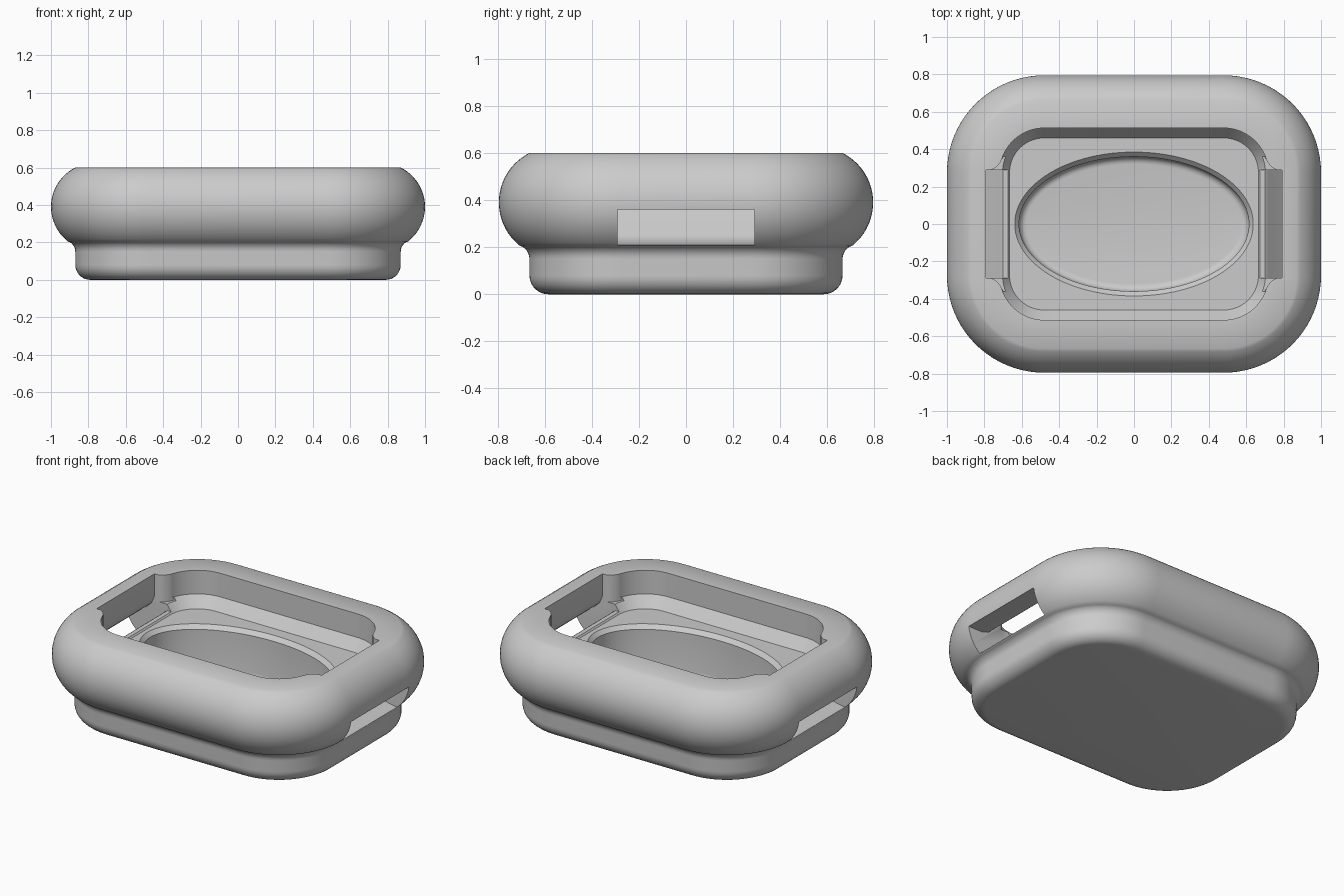
import bpy, bmesh
from math import sin, cos, pi, radians, atan2

cube = bpy.data.objects.get("Cube")
if cube:
    bpy.data.objects.remove(cube)

grey = bpy.data.materials.new("plain grey")
grey.use_nodes = True
colour = (0.6, 0.6, 0.6, 1)
grey.diffuse_color = colour
grey.node_tree.nodes["Principled BSDF"].inputs["Base Color"].default_value = colour

CORE_X, CORE_Y, STEPS = 0.48, 0.275, 20


def rounded_ring(r, z):
    """Rounded rectangle lying r outside the core rectangle."""
    ring = []
    for q, (sx, sy) in enumerate(((1, 1), (-1, 1), (-1, -1), (1, -1))):
        for i in range(STEPS + 1):
            a = (q + i / STEPS) * pi / 2
            ring.append((sx * CORE_X + r * cos(a), sy * CORE_Y + r * sin(a), z))
    return ring


def ellipse_ring(rx, ry, z):
    """Ellipse whose points match those of a rounded ring."""
    angles = [atan2(y / ry, x / rx) for x, y, _ in rounded_ring(0.185, 0)]
    # spread points along the straight sides evenly
    n = len(angles)
    smooth = [2 * pi * (i + 0.5) / n for i in range(n)]
    return [(rx * cos(a), ry * sin(a), z) for a in smooth]


def arc(cx, cz, r, start, end, n):
    return [(cx + r * cos(radians(start + (end - start) * i / n)),
             cz + r * sin(radians(start + (end - start) * i / n))) for i in range(n + 1)]


def mesh_object(name, bm):
    bmesh.ops.recalc_face_normals(bm, faces=bm.faces)
    mesh = bpy.data.meshes.new(name)
    bm.to_mesh(mesh)
    bm.free()
    mesh.materials.append(grey)
    obj = bpy.data.objects.new(name, mesh)
    bpy.context.collection.objects.link(obj)
    return obj


def loft(name, rings):
    bm = bmesh.new()
    loops = [[bm.verts.new(p) for p in ring] for ring in rings]
    for a, b in zip(loops, loops[1:]):
        for i in range(len(a)):
            j = (i + 1) % len(a)
            bm.faces.new((a[i], a[j], b[j], b[i]))
    bm.faces.new(loops[0])
    bm.faces.new(loops[-1])
    return mesh_object(name, bm)


def prism(name, points, offset):
    bm = bmesh.new()
    face = bm.faces.new([bm.verts.new(p) for p in points])
    new = bmesh.ops.extrude_face_region(bm, geom=[face])["geom"]
    bmesh.ops.translate(bm, vec=offset, verts=[v for v in new if isinstance(v, bmesh.types.BMVert)])
    return mesh_object(name, bm)


# Outer wall: rounded foot, concave neck and bulging rim
profile = arc(0.31, 0.08, 0.08, -90, 0, 8)
profile += arc(0.45, 0.15, 0.06, 180, 120, 5)
profile += arc(0.285, 0.39, 0.235, -52, 63.3, 24)
# Opening, sloping shelf and floor
profile += [(0.238, 0.6), (0.238, 0.45), (0.185, 0.38)]
rings = [rounded_ring(r, z) for r, z in profile]
# Oval well with a chamfered lip and softened bottom
rings += [ellipse_ring(0.638, 0.385, 0.38), ellipse_ring(0.615, 0.36, 0.355)]
rings += [ellipse_ring(0.575 + r, 0.32 + r, z) for r, z in arc(0, 0.12, 0.04, 0, -90, 5)]
body = loft("case_body", rings)

# Strap slots: sloping channels that leave through the sides
slot = [(0.62, 0.7), (0.79, 0.7), (0.79, 0.46), (0.81, 0.41), (0.85, 0.375), (0.9, 0.36), (1.1, 0.36),
        (1.1, 0.21), (0.9, 0.21), (0.83, 0.225), (0.79, 0.25), (0.72, 0.375), (0.70, 0.39), (0.62, 0.39)]
flare = [(0.62, 0.36), (0.70, 0.36), (0.715, 0.33), (0.735, 0.305), (0.77, 0.285)]
cutters = []
for side in (1, -1):
    cutters.append(prism("slot_cutter", [(side * x, -0.29, z) for x, z in slot], (0, 0.58, 0)))
    outline = flare + [(x, -y) for x, y in reversed(flare)]
    cutters.append(prism("flare_cutter", [(side * x, y, 0.43) for x, y in outline], (0, 0, 0.3)))

bpy.ops.object.select_all(action="DESELECT")
body.select_set(True)
bpy.context.view_layer.objects.active = body
for cutter in cutters:
    cutter.hide_render = True
    mod = body.modifiers.new("cut", "BOOLEAN")
    mod.operation = "DIFFERENCE"
    mod.solver = "EXACT"
    mod.object = cutter
    bpy.ops.object.modifier_apply(modifier=mod.name)
    bpy.data.objects.remove(cutter)

bpy.ops.object.shade_smooth_by_angle(angle=radians(30))
